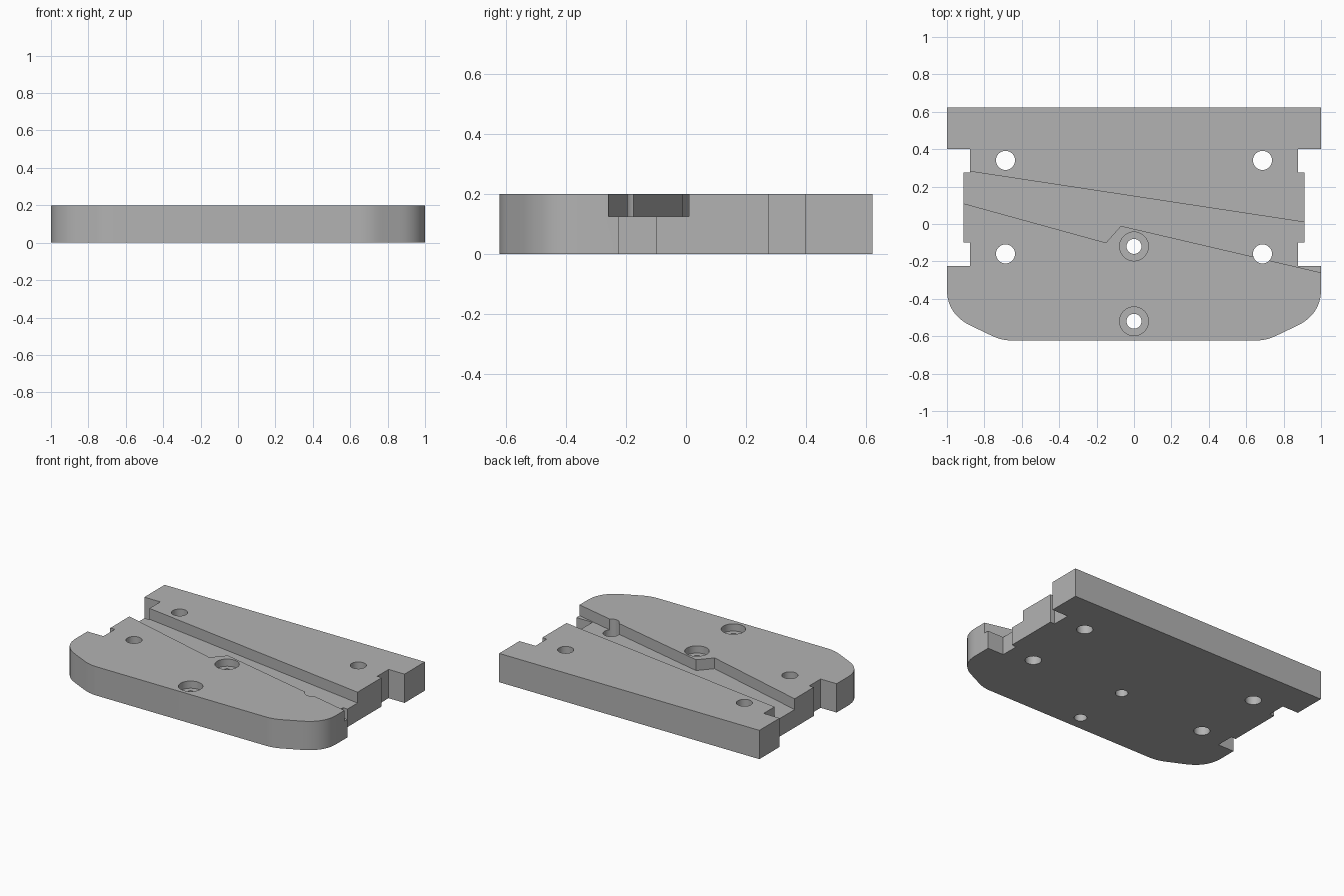
import bpy, bmesh
from math import radians
from mathutils import Vector

cube = bpy.data.objects.get("Cube")
if cube:
    bpy.data.objects.remove(cube, do_unlink=True)

THICK = 0.2
grey = bpy.data.materials.new("plain grey")
grey.use_nodes = True
colour = (0.45, 0.45, 0.45, 1)
grey.diffuse_color = colour
grey.node_tree.nodes["Principled BSDF"].inputs["Base Color"].default_value = colour


def prism(name, outline, bottom, top):
    """Extrude a counter-clockwise outline from bottom to top."""
    bm = bmesh.new()
    face = bm.faces.new([bm.verts.new((x, y, bottom)) for x, y in outline])
    grown = bmesh.ops.extrude_face_region(bm, geom=[face])["geom"]
    moved = [v for v in grown if isinstance(v, bmesh.types.BMVert)]
    bmesh.ops.translate(bm, verts=moved, vec=(0, 0, top - bottom))
    bmesh.ops.recalc_face_normals(bm, faces=bm.faces)
    mesh = bpy.data.meshes.new(name)
    bm.to_mesh(mesh)
    bm.free()
    mesh.materials.append(grey)
    obj = bpy.data.objects.new(name, mesh)
    bpy.context.collection.objects.link(obj)
    return obj


def rounded(start, corner, end, steps=10):
    """Points of a smooth curve that rounds off a corner."""
    a, b, c = Vector(start), Vector(corner), Vector(end)
    ts = [i / steps for i in range(steps + 1)]
    return [tuple(a * (1 - t) ** 2 + b * 2 * t * (1 - t) + c * t * t) for t in ts]


def drill(name, x, y, radius, bottom):
    """Round cutter reaching from bottom to above the plate."""
    height = THICK + 0.1 - bottom
    bpy.ops.mesh.primitive_cylinder_add(vertices=48, radius=radius, depth=height,
                                        location=(x, y, bottom + height / 2))
    obj = bpy.context.object
    obj.name = name
    obj.data.materials.append(grey)
    return obj


# Plate: right half of the outline, front to back, then mirrored
half = rounded((0.65, -0.623), (0.71, -0.623), (0.765, -0.595))
half += rounded((0.87, -0.545), (1, -0.484), (1, -0.35))
half += [(1, -0.225), (0.877, -0.225), (0.877, -0.1), (0.912, -0.1),
         (0.912, 0.275), (0.877, 0.275), (0.877, 0.4), (1, 0.4), (1, 0.623)]
plate = prism("base_plate", half + [(-x, y) for x, y in reversed(half)], 0, THICK)

# Slanted channel with a step in its front wall
channel = [(-1.1, 0.162), (-0.15, -0.1), (-0.07, -0.01), (1.1, -0.283),
           (1.1, -0.019), (-1.1, 0.315)]
cutters = [prism("channel_cutter", channel, 0.125, THICK + 0.1)]

# Four plain through holes
for x in (-0.687, 0.687):
    for y in (-0.16, 0.34):
        cutters.append(drill("mounting_hole_cutter", x, y, 0.051, -0.1))

# Two counterbored screw holes on the centre line
for y in (-0.12, -0.52):
    cutters.append(drill("screw_hole_cutter", 0, y, 0.04, -0.1))
    cutters.append(drill("counterbore_cutter", 0, y, 0.077, THICK - 0.05))

for cutter in cutters:
    cut = plate.modifiers.new(cutter.name, "BOOLEAN")
    cut.operation = "DIFFERENCE"
    cut.solver = "EXACT"
    cut.object = cutter

# Bake the cuts into the plate and drop the cutters
bpy.context.view_layer.update()
graph = bpy.context.evaluated_depsgraph_get()
baked = bpy.data.meshes.new_from_object(plate.evaluated_get(graph))
plate.modifiers.clear()
plate.data = baked
for cutter in cutters:
    bpy.data.objects.remove(cutter, do_unlink=True)

bpy.ops.object.select_all(action="DESELECT")
plate.select_set(True)
bpy.context.view_layer.objects.active = plate
bpy.ops.object.shade_smooth_by_angle(angle=radians(25))
